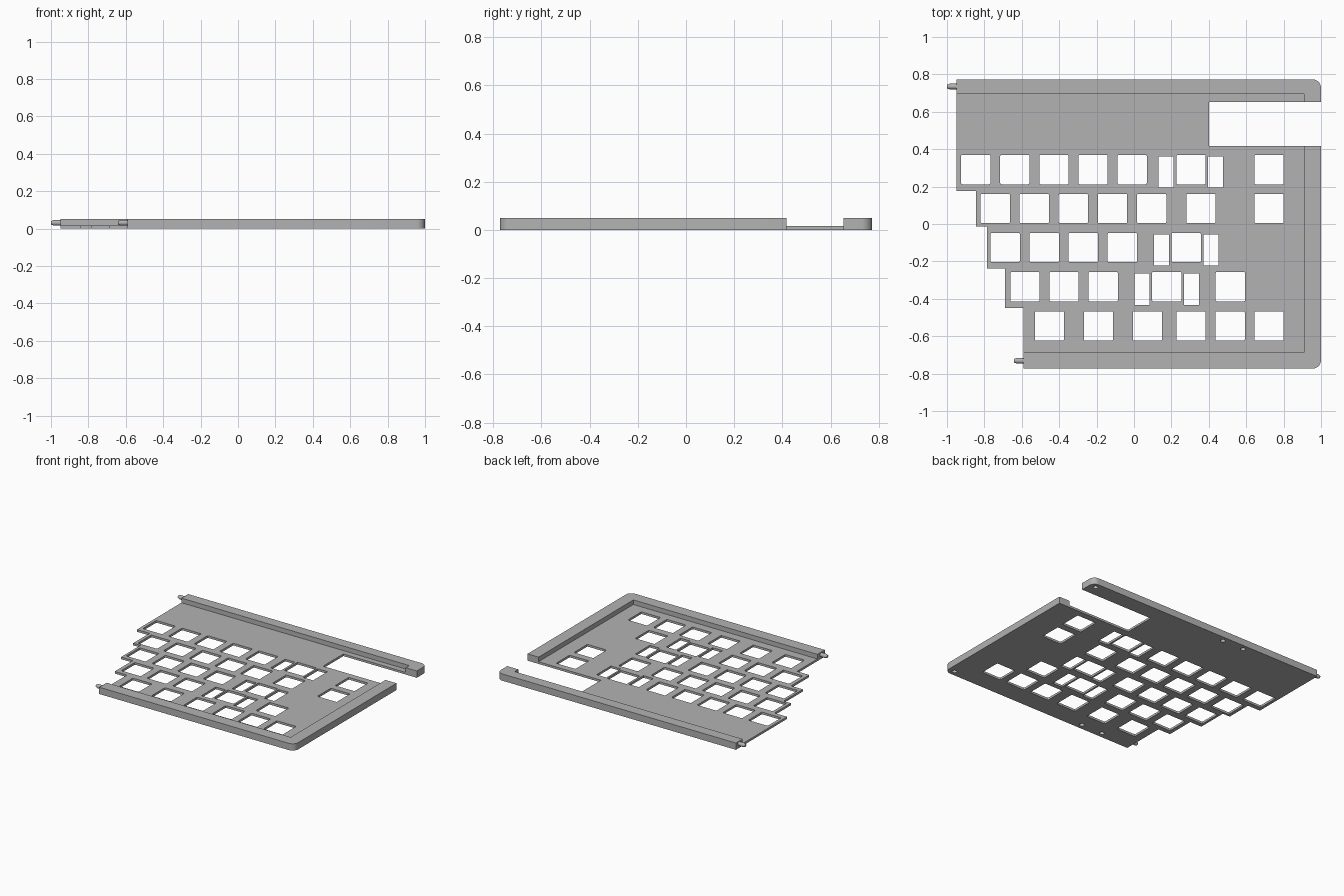
import bpy, bmesh, math
from mathutils import Matrix, Vector

cube = bpy.data.objects.get("Cube")
if cube:
    bpy.data.objects.remove(cube, do_unlink=True)

HEIGHT, FLOOR = 0.05, 0.016      # rim height, plate thickness
KEY = 0.157                      # square key window

grey = bpy.data.materials.new("mid grey")
grey.use_nodes = True
grey.diffuse_color = (0.45, 0.45, 0.45, 1)
grey.node_tree.nodes["Principled BSDF"].inputs["Base Color"].default_value = (0.45, 0.45, 0.45, 1)


def finish(name, bm):
    bmesh.ops.recalc_face_normals(bm, faces=bm.faces[:])
    mesh = bpy.data.meshes.new(name)
    bm.to_mesh(mesh)
    bm.free()
    mesh.materials.append(grey)
    obj = bpy.data.objects.new(name, mesh)
    bpy.context.collection.objects.link(obj)
    return obj


def box(bm, x0, x1, y0, y1, z0, z1, radius=0):
    """Add a box, optionally with rounded vertical edges."""
    m = Matrix.LocRotScale(Vector(((x0 + x1) / 2, (y0 + y1) / 2, (z0 + z1) / 2)), None,
                           Vector((x1 - x0, y1 - y0, z1 - z0)))
    verts = bmesh.ops.create_cube(bm, size=1, matrix=m)["verts"]
    if radius:
        edges = {e for v in verts for e in v.link_edges
                 if abs(e.verts[0].co.z - e.verts[1].co.z) > 1e-4}
        bmesh.ops.bevel(bm, geom=list(edges), offset=radius, segments=3,
                        profile=0.5, affect='EDGES')


def cut(target, cutter):
    mod = target.modifiers.new("cut", 'BOOLEAN')
    mod.operation, mod.solver, mod.object = 'DIFFERENCE', 'EXACT', cutter
    bpy.context.view_layer.objects.active = target
    bpy.ops.object.modifier_apply(modifier=mod.name)
    bpy.data.objects.remove(cutter, do_unlink=True)


# Case body: stepped left side, two rounded corners on the right
def corner(cx, cy, start, r=0.045, n=8):
    return [(cx + r * math.cos(start + i * math.pi / 2 / n),
             cy + r * math.sin(start + i * math.pi / 2 / n)) for i in range(n + 1)]


outline = corner(0.955, -0.728, -math.pi / 2) + corner(0.955, 0.728, 0)
outline += [(-0.948, 0.773), (-0.948, 0.177), (-0.845, 0.177), (-0.845, -0.013),
            (-0.786, -0.013), (-0.786, -0.238), (-0.69, -0.238), (-0.69, -0.449),
            (-0.59, -0.449), (-0.59, -0.773)]
bm = bmesh.new()
face = bm.faces.new([bm.verts.new((x, y, 0)) for x, y in outline])
top = bmesh.ops.extrude_face_region(bm, geom=[face])["geom"]
bmesh.ops.translate(bm, vec=(0, 0, HEIGHT), verts=[v for v in top if isinstance(v, bmesh.types.BMVert)])
case = finish("keyboard_half_plate", bm)

# Recess inside the rim, open on the left
bm = bmesh.new()
box(bm, -1.2, 0.91, -0.687, 0.695, FLOOR, 0.2)
cut(case, finish("recess_cutter", bm))

# Bay on the right, through the rim
bm = bmesh.new()
box(bm, 0.402, 1.2, 0.417, 0.653, -0.1, 0.2)
cut(case, finish("bay_cutter", bm))

# Key windows by row: (row centre, window centres, slot centres)
rows = [
    (0.291, [-0.846 + 0.209 * i for i in range(5)] + [0.305, 0.722], [0.171, 0.436]),
    (0.083, [-0.742 + 0.209 * i for i in range(5)] + [0.358, 0.722], []),
    (-0.126, [-0.689 + 0.209 * i for i in range(4)] + [0.279], [0.147, 0.411]),
    (-0.335, [-0.583 + 0.209 * i for i in range(3)] + [0.175, 0.515], [0.044, 0.307]),
    (-0.545, [-0.452, -0.19, 0.072, 0.305, 0.514, 0.722], []),
]
bm = bmesh.new()
for y, windows, slots in rows:
    for x in windows:
        box(bm, x - KEY / 2, x + KEY / 2, y - KEY / 2, y + KEY / 2, -0.1, 0.1, 0.007)
    for x in slots:
        box(bm, x - 0.04, x + 0.04, y - 0.097, y + 0.071, -0.1, 0.1)
cut(case, finish("window_cutter", bm))

# Blind screw holes under the two rails
bm = bmesh.new()
for y in (-0.733, 0.733):
    for x in (0.95, -0.16, -0.335):
        bmesh.ops.create_cone(bm, cap_ends=True, segments=20, radius1=0.017, radius2=0.017,
                              depth=0.07, matrix=Matrix.Translation((x, y, 0)))
cut(case, finish("screw_hole_cutter", bm))

# Alignment pins on the left ends of the rails
turn = Matrix.Rotation(-math.pi / 2, 4, 'Y')
pins = []
for name, x, y in (("back_pin", -0.948, 0.735), ("front_pin", -0.59, -0.731)):
    bm = bmesh.new()
    for start, length, r1, r2 in ((-0.002, 0.04, 0.015, 0.015), (0.038, 0.014, 0.015, 0.009)):
        bmesh.ops.create_cone(bm, cap_ends=True, segments=24, radius1=r1, radius2=r2, depth=length,
                              matrix=Matrix.Translation((x - start - length / 2, y, 0.031)) @ turn)
    bmesh.ops.remove_doubles(bm, verts=bm.verts[:], dist=1e-5)
    pins.append(finish(name, bm))

# Smooth the round surfaces, keep the edges sharp
for obj in [case] + pins:
    bpy.ops.object.select_all(action='DESELECT')
    obj.select_set(True)
    bpy.context.view_layer.objects.active = obj
    bpy.ops.object.shade_smooth_by_angle(angle=math.radians(30))
